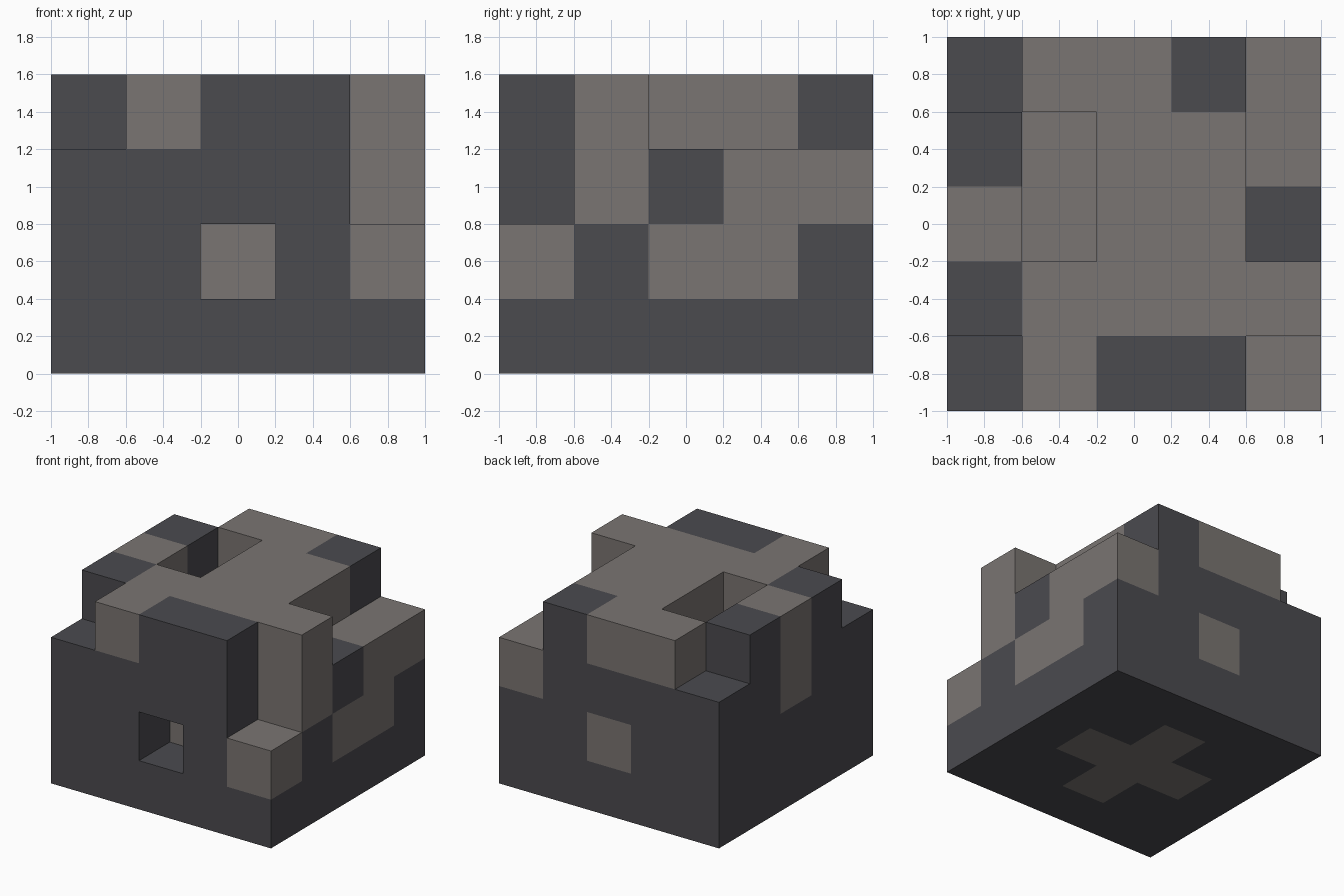
import bpy
import bmesh
from itertools import product
from mathutils import Vector

if "Cube" in bpy.data.objects:
    bpy.data.objects.remove(bpy.data.objects["Cube"], do_unlink=True)

CELL = 0.4
NX, NY, NZ = 5, 5, 4


def make_material(name, color):
    mat = bpy.data.materials.new(name)
    mat.use_nodes = True
    mat.diffuse_color = color
    mat.node_tree.nodes["Principled BSDF"].inputs["Base Color"].default_value = color
    return mat


dark_stone = make_material("dark_stone", (0.070, 0.069, 0.078, 1))
light_stone = make_material("light_stone", (0.195, 0.178, 0.168, 1))


def cells(xs, ys, zs):
    """Set of grid cells; each axis is one index or an inclusive (first, last) pair."""
    spans = [range(a[0], a[1] + 1) if isinstance(a, tuple) else (a,) for a in (xs, ys, zs)]
    return set(product(*spans))


# Solid block
solid = cells((0, NX - 1), (0, NY - 1), (0, NZ - 1))

# Carved notches and pockets
solid -= cells(0, 0, 3)             # front right top corner
solid -= cells(0, 4, 3)             # back right top corner
solid -= cells(4, 0, (2, 3))        # front left tall corner
solid -= cells(4, (2, 4), 3)        # step along the left side
solid -= cells(1, (2, 3), 3)        # pocket in the top
solid -= cells(2, 0, 1)             # window in the front

# Light stone: top layer with dark gaps
light = cells((1, 4), (0, 4), 3) | cells(0, 2, (2, 3))
light -= cells((2, 3), 0, 3) | cells(3, 4, 3)
light |= cells(1, (2, 3), 2)        # pocket floor

# Light stone: left side, window back, back patch
light |= cells(4, 1, 2) | cells(4, (3, 4), 2)
light |= cells(4, 0, 1) | cells(4, (2, 3), 1)
light |= cells(2, 1, 1) | cells(2, 4, 1)

# Light stone: cross underneath
light |= cells((1, 3), 2, 0) | cells(2, (1, 3), 0)


def build_block(name):
    """Make the outer skin of the solid cells, coloured by cell."""
    bm = bmesh.new()
    offset = Vector((NX / 2, NY / 2, 0))
    for cell in sorted(solid):
        for axis, side in product(range(3), (0, 1)):
            near = list(cell)
            near[axis] += 2 * side - 1
            if tuple(near) in solid:
                continue
            u, v = Vector(), Vector()
            u[(axis + 1) % 3] = v[(axis + 2) % 3] = 1
            start = Vector(cell) - offset
            start[axis] += side
            loop = [start, start + u, start + u + v, start + v]
            if not side:
                loop.reverse()
            face = bm.faces.new([bm.verts.new(p * CELL) for p in loop])
            face.material_index = int(cell in light)
    bmesh.ops.remove_doubles(bm, verts=bm.verts, dist=CELL / 100)
    # Merge flat areas of one colour
    bmesh.ops.dissolve_limit(bm, angle_limit=0.01, verts=bm.verts, edges=bm.edges,
                             delimit={"MATERIAL"})
    mesh = bpy.data.meshes.new(name)
    bm.to_mesh(mesh)
    bm.free()
    mesh.materials.append(dark_stone)
    mesh.materials.append(light_stone)
    obj = bpy.data.objects.new(name, mesh)
    bpy.context.collection.objects.link(obj)
    return obj


build_block("stone_block")
